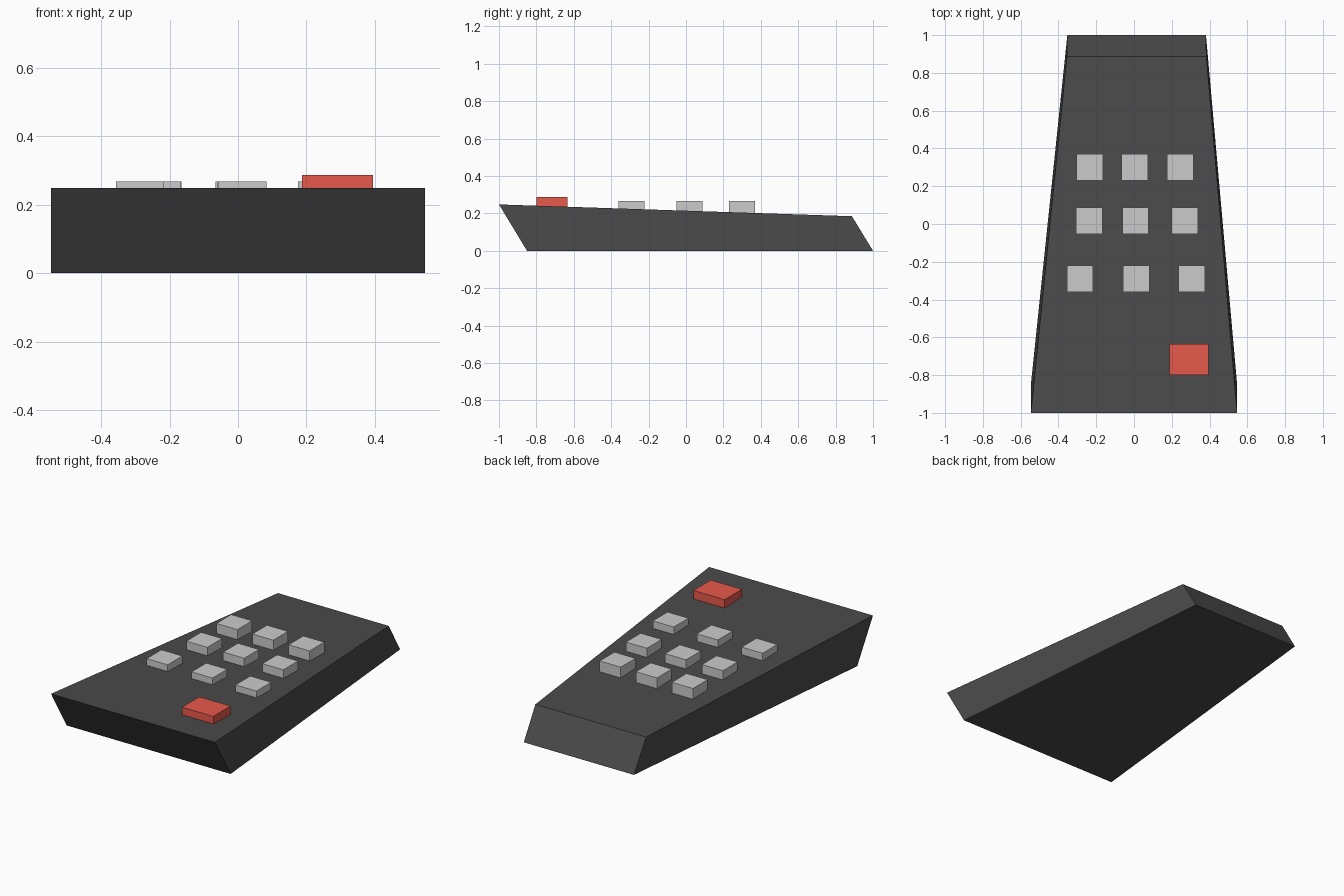
import bpy, bmesh
from mathutils import Matrix

if "Cube" in bpy.data.objects:
    bpy.data.objects.remove(bpy.data.objects["Cube"])


def material(name, rgb):
    m = bpy.data.materials.new(name)
    m.diffuse_color = (*rgb, 1)
    m.use_nodes = True
    m.node_tree.nodes["Principled BSDF"].inputs["Base Color"].default_value = m.diffuse_color
    return m


def finish(name, bm, mat=None):
    bmesh.ops.recalc_face_normals(bm, faces=bm.faces)
    mesh = bpy.data.meshes.new(name)
    bm.to_mesh(mesh)
    bm.free()
    ob = bpy.data.objects.new(name, mesh)
    bpy.context.collection.objects.link(ob)
    if mat:
        mesh.materials.append(mat)
    return ob


def box(name, x, y, sx, sy, z0, z1, mat=None):
    bm = bmesh.new()
    bmesh.ops.create_cube(bm, size=1, matrix=Matrix.Translation((x, y, (z0 + z1) / 2))
                          @ Matrix.Diagonal((sx, sy, z1 - z0, 1)))
    return finish(name, bm, mat)


dark = material("dark_plastic", (0.07, 0.07, 0.07))
red = material("red_plastic", (0.8, 0.1, 0.07))

# Tapered case: slanted side profile (y, z) with left and right x at each corner
profile = [(-0.85, 0, -0.546, 0.546), (1, 0, -0.353, 0.381),
           (0.887, 0.185, -0.355, 0.383), (-1, 0.248, -0.546, 0.546)]
bm = bmesh.new()
left = [bm.verts.new((l, y, z)) for y, z, l, r in profile]
right = [bm.verts.new((r, y, z)) for y, z, l, r in profile]
bm.faces.new(left)
bm.faces.new(right)
for i in range(4):
    j = (i + 1) % 4
    bm.faces.new((left[i], left[j], right[j], right[i]))
finish("remote_case", bm, dark)

# Keypad: three rows fanning out towards the front
rows = [(0.30, (-0.235, 0.004, 0.246)),
        (0.018, (-0.238, 0.008, 0.269)),
        (-0.291, (-0.286, 0.013, 0.306))]
for r, (y, xs) in enumerate(rows, 1):
    for c, x in enumerate(xs, 1):
        box(f"key_row{r}_{c}", x, y, 0.14, 0.14, 0.13, 0.267)

# Power button
box("power_button", 0.291, -0.717, 0.208, 0.165, 0.15, 0.287, red)
